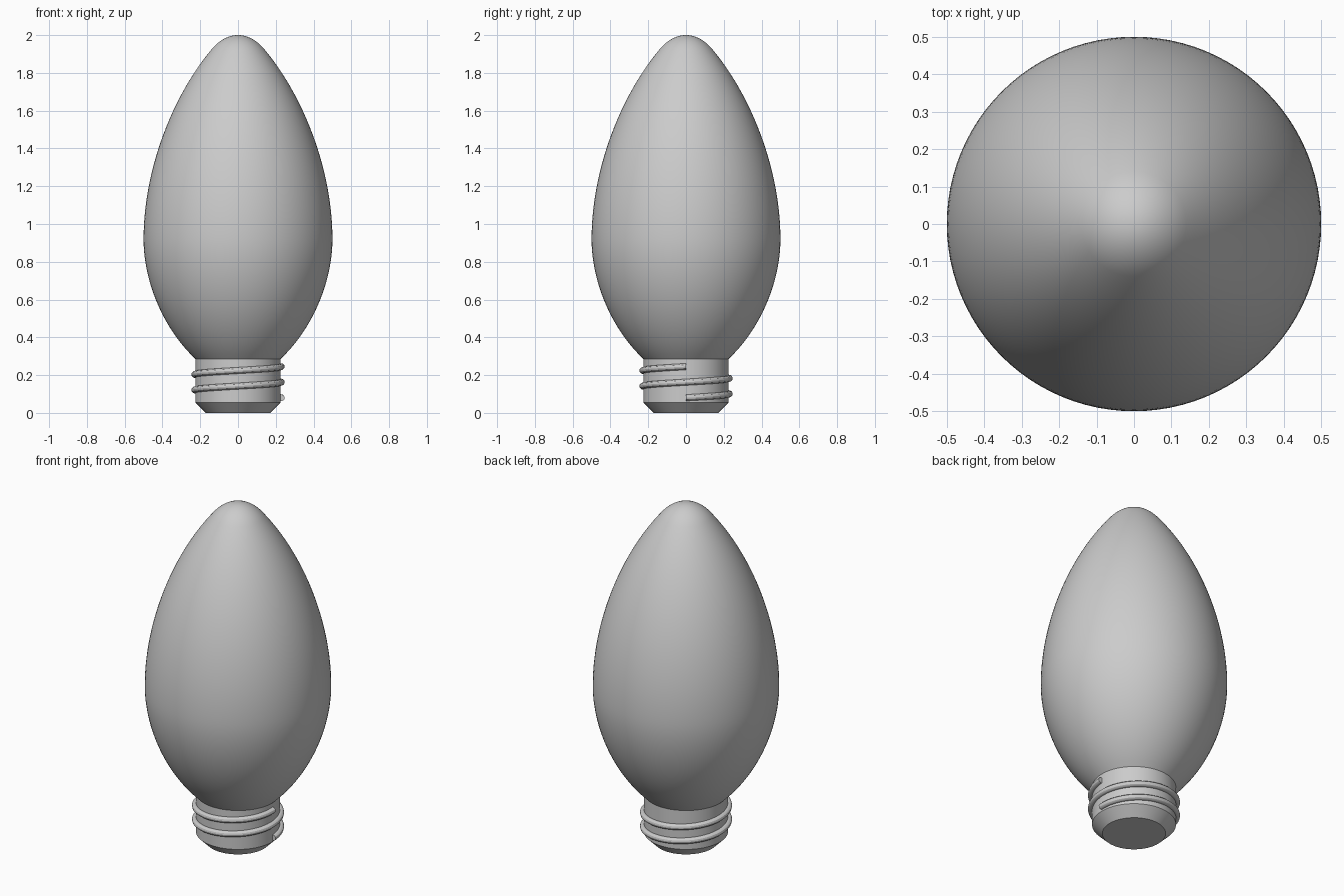
import bpy
import math
from mathutils import Vector
from mathutils.geometry import interpolate_bezier

old = bpy.data.objects.get("Cube")
if old:
    bpy.data.objects.remove(old, do_unlink=True)

SIDES = 96

grey = bpy.data.materials.new("plain_grey")
grey.use_nodes = True
colour = (0.6, 0.6, 0.6, 1)
grey.diffuse_color = colour
grey.node_tree.nodes["Principled BSDF"].inputs["Base Color"].default_value = colour


def build(name, rings, close_ring, caps):
    """Skin a mesh over a list of equally sized rings of points."""
    n = len(rings[0])
    verts = [p for ring in rings for p in ring]
    faces = []
    for i in range(len(rings) - 1):
        for j in range(n if close_ring else n - 1):
            k = (j + 1) % n
            faces.append((i * n + j, i * n + k, (i + 1) * n + k, (i + 1) * n + j))
    if caps:
        faces.append(tuple(reversed(range(n))))
        faces.append(tuple(range(len(verts) - n, len(verts))))
    mesh = bpy.data.meshes.new(name)
    mesh.from_pydata(verts, [], faces)
    mesh.materials.append(grey)
    obj = bpy.data.objects.new(name, mesh)
    bpy.context.collection.objects.link(obj)
    bpy.ops.object.select_all(action='DESELECT')
    obj.select_set(True)
    bpy.context.view_layer.objects.active = obj
    bpy.ops.object.shade_smooth_by_angle(angle=math.radians(30))
    return obj


def lathe(name, profile):
    """Turn a (radius, height) profile around the z axis."""
    turn = [2 * math.pi * j / SIDES for j in range(SIDES)]
    rings = [[(r * math.cos(a), r * math.sin(a), z) for a in turn] for r, z in profile]
    return build(name, rings, True, True)


def bezier(points, count):
    a, b, c, d = [Vector((r, z, 0)) for r, z in points]
    return [(p.x, p.y) for p in interpolate_bezier(a, b, c, d, count)]


# Glass bulb: lower belly, long shoulder and rounded tip
belly = bezier([(0.225, 0.285), (0.4, 0.45), (0.5, 0.7), (0.5, 0.92)], 20)
shoulder = bezier([(0.5, 0.92), (0.5, 1.27), (0.36, 1.66), (0.14, 1.925)], 28)
tip = bezier([(0.14, 1.925), (0.1, 1.973), (0.05, 2), (0.002, 2)], 12)
lathe("bulb", belly + shoulder[1:] + tip[1:])

# Screw base with a chamfered foot
lathe("screw_base", [(0.17, 0), (0.225, 0.055), (0.225, 0.285)])

# Screw thread: a round section swept up two turns from the +x side
STEPS, TURNS, SECTION = 160, 2, 12
rings = []
for i in range(STEPS + 1):
    t = i / STEPS
    a = 2 * math.pi * TURNS * t
    z = 0.08 + 0.165 * t
    ring = []
    for j in range(SECTION):
        b = 2 * math.pi * j / SECTION
        r = 0.23 + 0.017 * math.cos(b)
        ring.append((r * math.cos(a), r * math.sin(a), z + 0.017 * math.sin(b)))
    rings.append(ring)
thread = build("screw_thread", rings, True, True)
thread.data.flip_normals()
